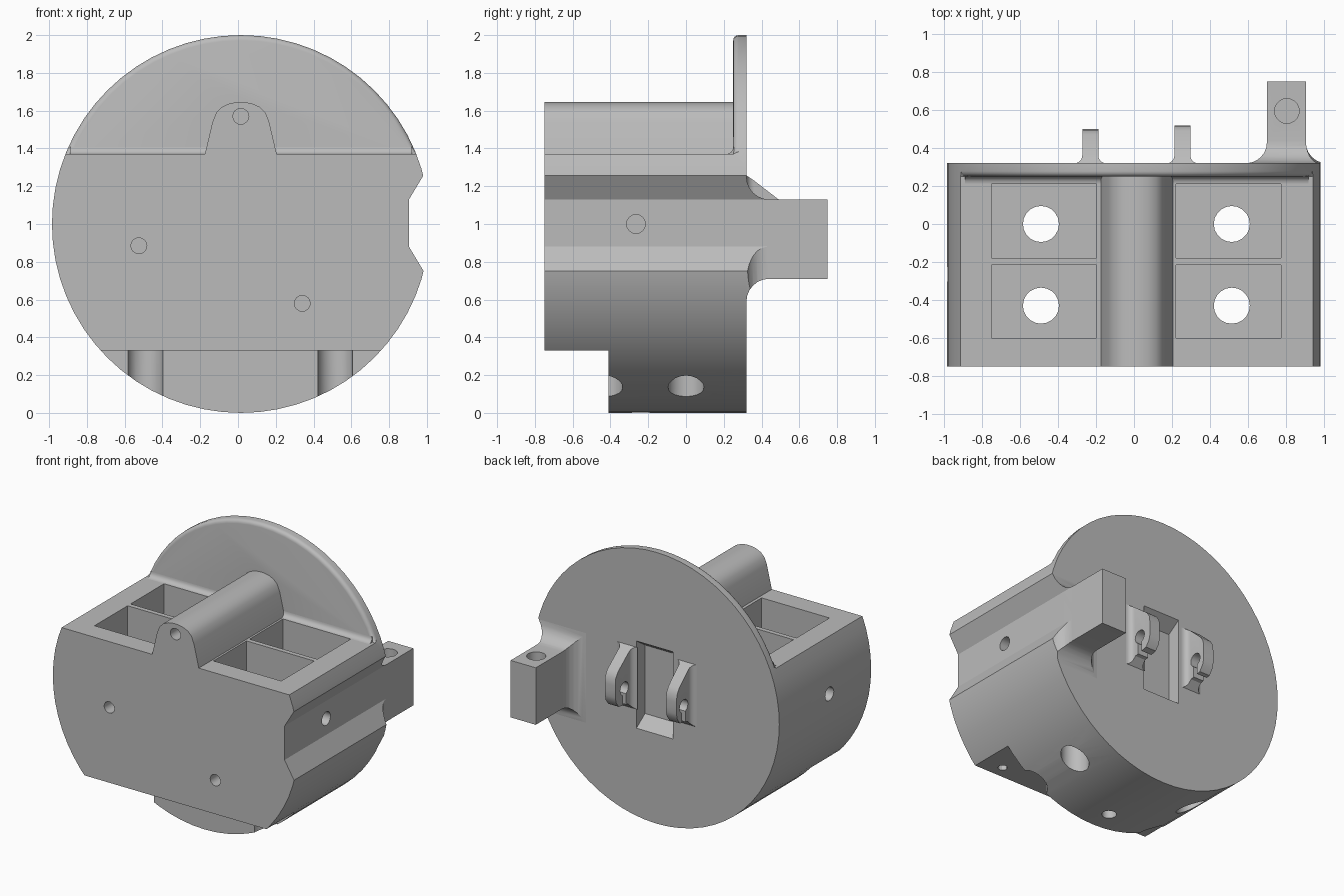
import bpy, bmesh
from math import sin, cos, pi

cube = bpy.data.objects.get("Cube")
if cube:
    bpy.data.objects.remove(cube, do_unlink=True)

grey = bpy.data.materials.new("plain grey")
grey.use_nodes = True
GREY = (0.5, 0.5, 0.5, 1)
grey.diffuse_color = GREY
grey.node_tree.nodes["Principled BSDF"].inputs["Base Color"].default_value = GREY

CX = 0.015            # drum axis in x
BACK, FRONT = 0.32, -0.75
DECK = 1.37           # height of the flat top


def prism(name, pts, axis, a, b):
    """Extrude a 2D outline along an axis: x takes (y,z), y takes (x,z), z takes (x,y)."""
    place = {"x": lambda u, v, t: (t, u, v),
             "y": lambda u, v, t: (u, t, v),
             "z": lambda u, v, t: (u, v, t)}[axis]
    bm = bmesh.new()
    lo = [bm.verts.new(place(u, v, a)) for u, v in pts]
    hi = [bm.verts.new(place(u, v, b)) for u, v in pts]
    bm.faces.new(lo)
    bm.faces.new(hi)
    n = len(pts)
    for i in range(n):
        j = (i + 1) % n
        bm.faces.new((lo[i], lo[j], hi[j], hi[i]))
    bmesh.ops.recalc_face_normals(bm, faces=bm.faces)
    me = bpy.data.meshes.new(name)
    bm.to_mesh(me)
    bm.free()
    me.materials.append(grey)
    ob = bpy.data.objects.new(name, me)
    bpy.context.collection.objects.link(ob)
    return ob


def circle(u, v, r, n=20):
    return [(u + r * cos(2 * pi * i / n), v + r * sin(2 * pi * i / n)) for i in range(n)]


def rect(u0, u1, v0, v1):
    return [(u0, v0), (u1, v0), (u1, v1), (u0, v1)]


def combine(ob, tool, op="DIFFERENCE"):
    """Apply one boolean and remove the tool."""
    mod = ob.modifiers.new("cut", "BOOLEAN")
    mod.operation, mod.object, mod.solver = op, tool, "EXACT"
    dg = bpy.context.evaluated_depsgraph_get()
    me = bpy.data.meshes.new_from_object(ob.evaluated_get(dg))
    ob.modifiers.clear()
    ob.data = me
    bpy.data.objects.remove(tool, do_unlink=True)


def flare(c, half, r, end, steps=6):
    """Outline of a bar growing out of the back face with filleted roots."""
    side = [(half + r - r * sin(t), BACK + r - r * cos(t))
            for t in (pi / 2 * i / steps for i in range(steps + 1))]
    side.append((half, end))
    return [(c + u, y) for u, y in side] + [(c - u, y) for u, y in reversed(side)]


def swap(pts):
    return [(v, u) for u, v in pts]


def drum(name, a, b):
    return prism(name, circle(CX, 1, 1, 64), "y", a, b)


def notch():
    # side channel, flaring towards the outside
    return prism("notch", [(0.905, 0.88), (1.055, 0.63), (1.3, 0.63),
                           (1.3, 1.38), (1.055, 1.38), (0.905, 1.13)], "y", -1, 1)


# Main drum: clear the top in front of the back plate, leaving the central ridge
body = drum("drum_body", FRONT, BACK)
half_ridge = [(0.19, DECK), (0.15, 1.54), (0.13, 1.59), (0.1, 1.62), (0.06, 1.638), (0.02, 1.645)]
ridge = [(CX - u, z) for u, z in half_ridge] + [(CX + u, z) for u, z in reversed(half_ridge)]
combine(body, prism("top_cut", [(-1.3, DECK)] + ridge + [(1.3, DECK), (1.3, 2.3), (-1.3, 2.3)],
                    "y", -1, 0.25))

# Round the front rim of the back plate
bm = bmesh.new()
bm.from_mesh(body.data)
rim = [e for e in bm.edges if all(
    abs(v.co.y - 0.25) < 1e-4 and v.co.z > DECK - 1e-4
    and abs((v.co.x - CX) ** 2 + (v.co.z - 1) ** 2 - 1) < 0.01 for v in e.verts)]
bmesh.ops.bevel(bm, geom=rim, offset=0.028, segments=4, profile=0.5, affect="EDGES")
bm.to_mesh(body.data)
bm.free()

# Side channel and lower front step
combine(body, notch())
combine(body, prism("step", rect(-1, -0.41, -0.5, 0.33), "x", -1.5, 1.5))

# Four pockets with drain holes, and small holes in the underside of the step
for px, hx in ((-0.75, -0.49), (0.22, 0.515)):
    for y0, y1, hy in ((-0.18, 0.21, 0), (-0.6, -0.215, -0.43)):
        combine(body, prism("pocket", rect(px, px + 0.553, y0, y1), "z", 0.45, 1.8))
        combine(body, prism("drain", circle(hx, hy, 0.095), "z", -0.2, 0.5))
    combine(body, prism("pin_hole", circle(CX + (0.58 if px > 0 else -0.58), -0.655, 0.033, 12),
                        "z", 0.2, 0.42))

# Screw holes: front, both sides and bottom
for x, z in ((-0.525, 0.885), (0.34, 0.58), (CX, 1.57)):
    combine(body, prism("front_hole", circle(x, z, 0.042, 16), "y", -1, -0.62))
for a, b in ((0.79, 1.3), (-1.3, -0.79)):
    combine(body, prism("side_hole", circle(-0.265, 1.0, 0.05, 16), "x", a, b))
combine(body, prism("bottom_hole", circle(CX, -0.24, 0.05, 16), "z", -0.2, 0.2))

# Recess in the back with sloping top and bottom
combine(body, prism("recess", [(0.42, 0.59), (0.22, 0.73), (0.22, 1.235), (0.42, 1.37)],
                    "x", -0.12, 0.18))

# Fillet between deck and back plate
r = 0.038
arc = [(0.25 - r + r * sin(t), DECK + r - r * cos(t)) for t in (pi / 12 * i for i in range(7))]
fillet = prism("plate_fillet", arc + [(0.255, DECK + r), (0.255, DECK - 0.005), (0.25 - r, DECK - 0.005)],
               "x", -0.89, 0.92)

# Side arm with filleted root and a blind hole on top
arm = prism("rear_arm", flare(0.8025, 0.1025, 0.11, 0.75), "z", 0.4, 1.5)
combine(arm, prism("arm_side", swap(flare(0.92, 0.21, 0.12, 0.75)), "x", 0.4, 1.3), "INTERSECT")
combine(arm, drum("arm_bound", 0, 1), "INTERSECT")
combine(arm, notch())
combine(arm, prism("arm_hole", circle(0.805, 0.595, 0.065), "z", 0.93, 1.3))

# Two hooked lugs with keyhole slots
lugs = []
for name, x, tip in (("right_lug", -0.23, 0.5), ("left_lug", 0.255, 0.52)):
    lug = prism(name, flare(x, 0.0425, 0.04, tip), "z", 0.6, 1.4)
    side = [(0.3, 1.27), (0.36, 1.23), (tip - 0.03, 1.13), (tip - 0.005, 1.09), (tip, 1.04),
            (tip, 0.95), (tip - 0.01, 0.91), (tip - 0.04, 0.87), (0.37, 0.85), (0.34, 0.82), (0.3, 0.78)]
    combine(lug, prism("lug_side", side, "x", x - 0.2, x + 0.2), "INTERSECT")
    combine(lug, prism("eye", circle(0.415, 0.98, 0.048, 16), "x", x - 0.3, x + 0.3))
    combine(lug, prism("slit", rect(0.397, 0.433, 0.7, 0.96), "x", x - 0.3, x + 0.3))
    lugs.append(lug)

# Smooth the curved faces, keep edges sharp
bpy.ops.object.select_all(action="DESELECT")
for ob in [body, fillet, arm] + lugs:
    ob.select_set(True)
    bpy.context.view_layer.objects.active = ob
bpy.ops.object.shade_smooth_by_angle(angle=pi / 6)
